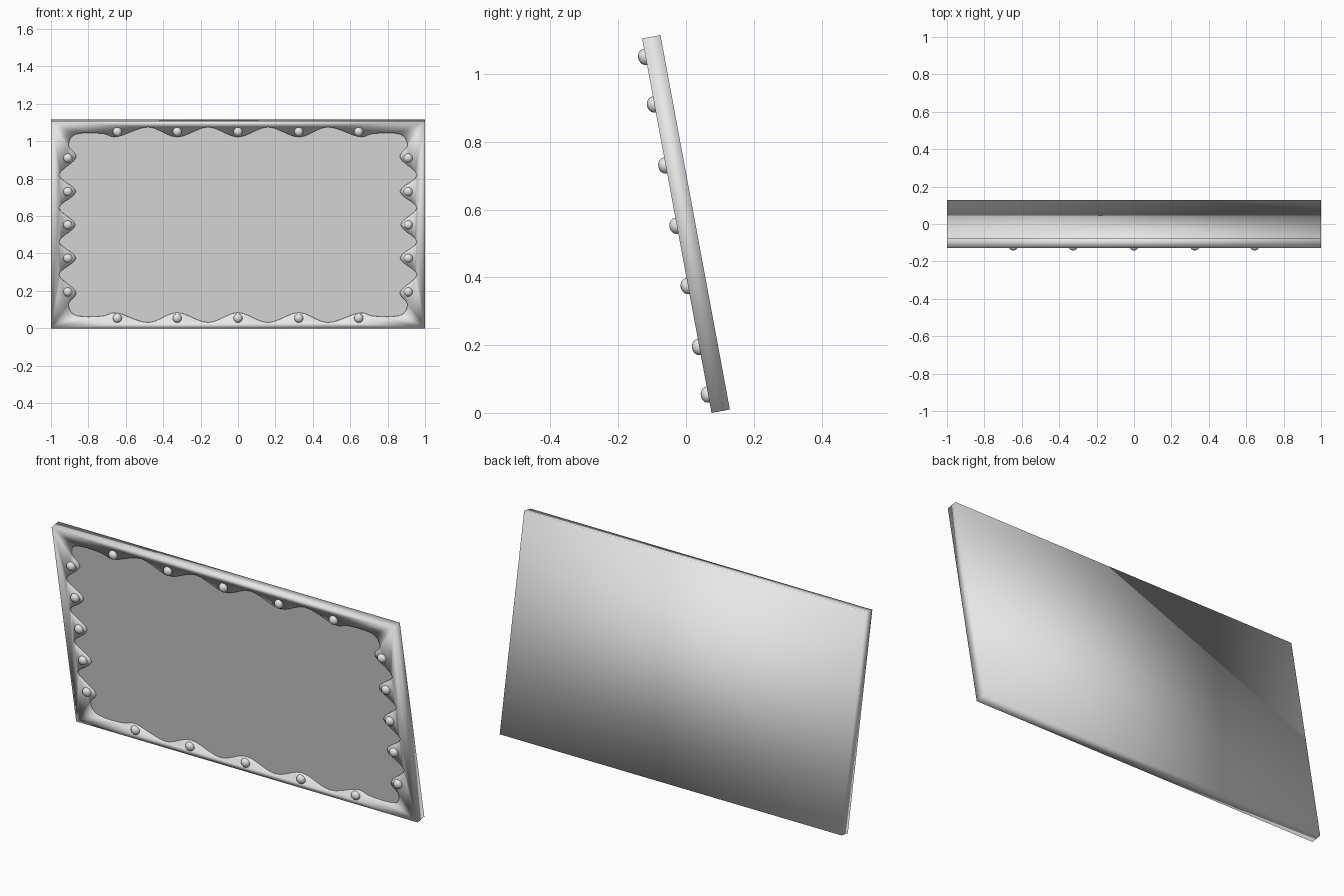
import bpy, bmesh, math
from mathutils import Matrix, Vector

cube = bpy.data.objects.get("Cube")
if cube:
    bpy.data.objects.remove(cube, do_unlink=True)

WIDTH, HEIGHT, DEPTH = 2.0, 1.124, 0.055
RECESS = 0.01
FRONT = -DEPTH / 2
TILT = math.radians(10.5)
PLACE = Matrix.Translation((0, 0, 0.5575)) @ Matrix.Rotation(TILT, 4, 'X')

grey = bpy.data.materials.new("light_grey")
grey.use_nodes = True
grey.diffuse_color = (0.8, 0.8, 0.8, 1)
bsdf = next(n for n in grey.node_tree.nodes if n.type == 'BSDF_PRINCIPLED')
bsdf.inputs["Base Color"].default_value = grey.diffuse_color


def finish(bm, name, smooth=True):
    """Turn a bmesh into a tilted, coloured object."""
    for f in bm.faces:
        f.smooth = smooth
    mesh = bpy.data.meshes.new(name)
    bm.to_mesh(mesh)
    bm.free()
    mesh.materials.append(grey)
    obj = bpy.data.objects.new(name, mesh)
    bpy.context.collection.objects.link(obj)
    obj.matrix_world = PLACE
    return obj


def smooth_loop(points, steps):
    """Closed spline through the given points."""
    out, n = [], len(points)
    for i in range(n):
        a, b, c, d = (Vector(points[(i + k) % n]) for k in (-1, 0, 1, 2))
        for s in range(steps):
            t = s / steps
            out.append(0.5 * (2 * b + (c - a) * t + (2 * a - 5 * b + 4 * c - d) * t * t
                              + (3 * b - a - 3 * c + d) * t ** 3))
    return out


# Scalloped opening: one quarter, mirrored both ways
quarter = [(0, .478), (.16, .532), (.325, .478), (.48, .532), (.645, .48),
           (.72, .496), (.82, .5), (.885, .483), (.905, .427),
           (.867, .364), (.957, .27), (.867, .181), (.957, .092), (.87, 0)]
outline = quarter + [(x, -z) for x, z in quarter[-2::-1]]
outline += [(-x, z) for x, z in outline[-2:0:-1]]
opening = smooth_loop(outline, 5)


def ring(bm, points, y):
    return [bm.verts.new((x, y, z)) for x, z in points]


def bridge(bm, a, b):
    for i in range(len(a)):
        j = (i + 1) % len(a)
        bm.faces.new((a[i], a[j], b[j], b[i]))


# Frame: slab with a back, sides, pierced front and shallow inner wall
w, h = WIDTH / 2, HEIGHT / 2
corners = [(-w, -h), (w, -h), (w, h), (-w, h)]
bm = bmesh.new()
front = ring(bm, corners, FRONT)
back = ring(bm, corners, -FRONT)
lip = ring(bm, opening, FRONT)
floor = ring(bm, opening, FRONT + RECESS)
bridge(bm, front, back)
bridge(bm, lip, floor)
back_face = bm.faces.new(back)
rims = [bm.edges.get((r[i - 1], r[i])) for r in (front, lip) for i in range(len(r))]
bmesh.ops.triangle_fill(bm, edges=rims, use_beauty=True, normal=(0, -1, 0))
bmesh.ops.recalc_face_normals(bm, faces=bm.faces)
back_face.normal_update()
if back_face.normal.y < 0:
    bmesh.ops.reverse_faces(bm, faces=bm.faces)
finish(bm, "frame")

# Flat sheet set inside the opening
bm = bmesh.new()
sheet = bm.faces.new(ring(bm, opening, FRONT + RECESS))
sheet.normal_update()
if sheet.normal.y > 0:
    sheet.normal_flip()
finish(bm, "sheet", smooth=False)

# Domed studs on every scallop tip
spots = [(x, s * .507) for x in (-.645, -.325, 0, .325, .645) for s in (-1, 1)]
spots += [(s * .91, z) for z in (-.364, -.181, 0, .181, .364) for s in (-1, 1)]
bm = bmesh.new()
for x, z in spots:
    shape = Matrix.Translation((x, FRONT - .002, z)) @ Matrix.Diagonal((.024, .02, .024, 1))
    bmesh.ops.create_uvsphere(bm, u_segments=16, v_segments=10, radius=1, matrix=shape)
finish(bm, "studs")
